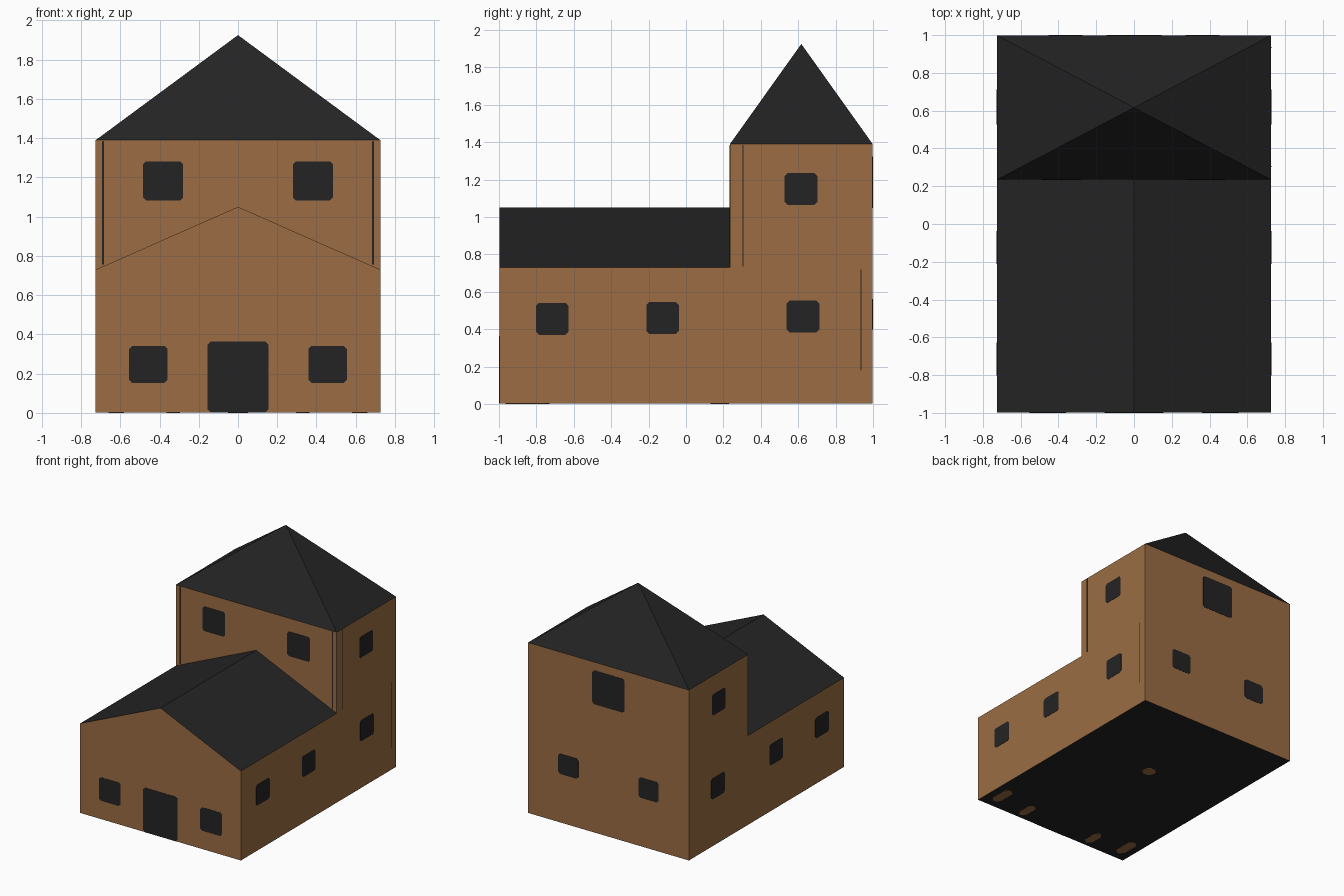
import bpy, bmesh, math
from mathutils import Matrix, Vector

if "Cube" in bpy.data.objects:
    bpy.data.objects.remove(bpy.data.objects["Cube"])


def material(name, rgb):
    m = bpy.data.materials.new(name)
    m.diffuse_color = (*rgb, 1)
    m.use_nodes = True
    m.node_tree.nodes["Principled BSDF"].inputs["Base Color"].default_value = m.diffuse_color
    return m


BROWN = material("brown wall", (0.33, 0.152, 0.057))
DARK = material("charcoal", (0.0175, 0.0175, 0.0175))

# Main dimensions: half width, hall front, tower front, tower back
W, F, T, B = 0.725, -0.998, 0.235, 0.998
EAVE, RIDGE, TOP, APEX = 0.73, 1.05, 1.39, 1.925
MID = (T + B) / 2
BASE = 0.002


def mesh(name, polys, mat):
    """One object from a few polygons, welded where they meet."""
    bm = bmesh.new()
    for p in polys:
        bm.faces.new([bm.verts.new(v) for v in p])
    bmesh.ops.remove_doubles(bm, verts=bm.verts, dist=1e-5)
    me = bpy.data.meshes.new(name)
    bm.to_mesh(me)
    bm.free()
    me.materials.append(mat)
    ob = bpy.data.objects.new(name, me)
    bpy.context.collection.objects.link(ob)
    return ob


# Walls: gabled front, stepped sides, back, and tower front above the hall roof
def side(s):
    pts = [(F, BASE), (B, BASE), (B, TOP), (T, TOP), (T, EAVE), (F, EAVE)]
    pts = [(s * W, y, z) for y, z in pts]
    return pts if s > 0 else pts[::-1]


mesh("walls", [
    [(-W, F, BASE), (W, F, BASE), (W, F, EAVE), (0, F, RIDGE), (-W, F, EAVE)],
    [(W, B, BASE), (-W, B, BASE), (-W, B, TOP), (W, B, TOP)],
    [(-W, T, EAVE), (0, T, RIDGE), (W, T, EAVE), (W, T, TOP), (-W, T, TOP)],
    side(1), side(-1)], BROWN)

# Roofs and floor
mesh("hall_roof", [
    [(W, F, EAVE), (W, T, EAVE), (0, T, RIDGE), (0, F, RIDGE)],
    [(-W, T, EAVE), (-W, F, EAVE), (0, F, RIDGE), (0, T, RIDGE)]], DARK)
ring = [(-W, T, TOP), (W, T, TOP), (W, B, TOP), (-W, B, TOP)]
mesh("tower_roof", [[ring[i], ring[(i + 1) % 4], (0, MID, APEX)] for i in range(4)], DARK)
mesh("floor", [[(-W, F, BASE), (-W, B, BASE), (W, B, BASE), (W, F, BASE)]], DARK)


def plate(name, centre, normal, w, h, mat=DARK, r=0.016, t=0.002):
    """Thin plate with clipped corners lying on a wall."""
    n = Vector(normal)
    up = Vector((0, 1, 0)) if abs(n.z) > 0.5 else Vector((0, 0, 1))
    u = up.cross(n)
    c = Vector(centre)
    a, b = w / 2, h / 2
    pts = [(a - r, -b), (a, r - b), (a, b - r), (a - r, b),
           (r - a, b), (-a, b - r), (-a, r - b), (r - a, -b)]
    lo = [c + u * x + up * y for x, y in pts]
    hi = [p + n * t for p in lo]
    walls = [[lo[i], lo[(i + 1) % 8], hi[(i + 1) % 8], hi[i]] for i in range(8)]
    return mesh(name, [hi] + walls, mat)


FRONT, BACK, DOWN = (0, -1, 0), (0, 1, 0), (0, 0, -1)

# Door and large back window
plate("door", (0, F, 0.183), FRONT, 0.31, 0.362)
plate("back_large_window", (0, B, 1.185), BACK, 0.29, 0.275)

for s in (-1, 1):
    # Windows, mirrored left and right
    plate("front_window", (s * 0.457, F, 0.247), FRONT, 0.195, 0.19)
    plate("tower_front_window", (s * 0.382, T, 1.182), FRONT, 0.205, 0.2)
    plate("back_window", (s * 0.362, B, 0.48), BACK, 0.18, 0.165)
    for y, z in ((-0.715, 0.455), (-0.125, 0.46), (0.625, 0.468), (0.615, 1.15)):
        plate("side_window", (s * W, y, z), (s, 0, 0), 0.175, 0.17)
    # Thin dark joints near the tower corners
    plate("tower_joint", (s * 0.688, T, 1.07), FRONT, 0.008, 0.63, r=0.002)
    # Brown patches under the floor
    plate("floor_outer_patch", (s * 0.62, -0.83, BASE), DOWN, 0.08, 0.2, BROWN, 0.03)
    plate("floor_inner_patch", (s * 0.33, -0.88, BASE), DOWN, 0.07, 0.17, BROWN, 0.03)

plate("floor_middle_patch", (0, 0.18, BASE), DOWN, 0.1, 0.1, BROWN, 0.03)
plate("upper_side_joint", (W, 0.305, 1.06), (1, 0, 0), 0.006, 0.65, r=0.002)
plate("lower_side_joint", (W, 0.935, 0.45), (1, 0, 0), 0.005, 0.54, r=0.002)
